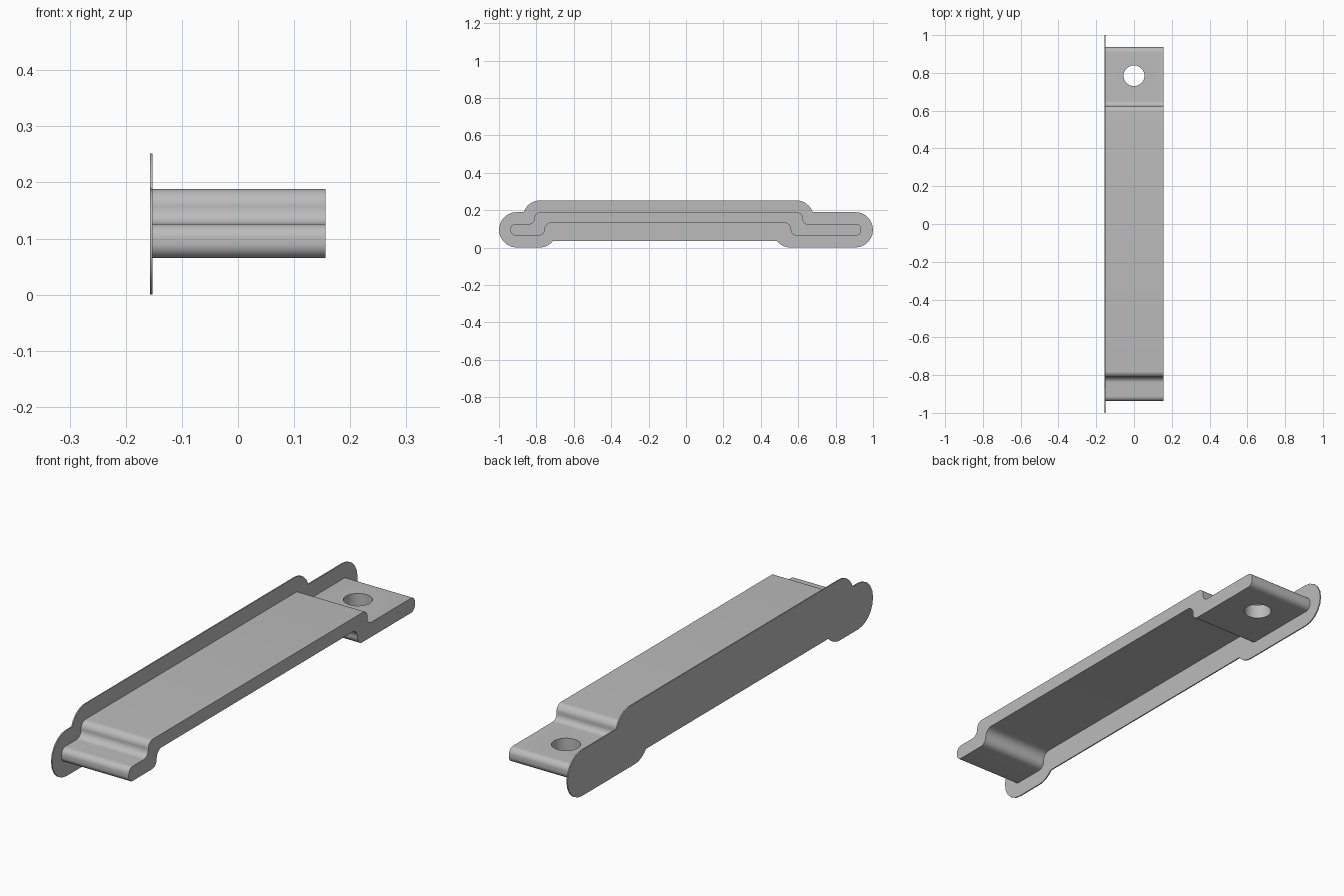
import bpy
import bmesh
from math import radians, cos, sin

cube = bpy.data.objects.get("Cube")
if cube:
    bpy.data.objects.remove(cube, do_unlink=True)

GREY = (0.5, 0.5, 0.5, 1)
grey = bpy.data.materials.new("grey metal")
grey.use_nodes = True
grey.diffuse_color = GREY
grey.node_tree.nodes["Principled BSDF"].inputs["Base Color"].default_value = GREY


def outline(arcs, steps=10):
    """Join arcs (y, z, radius, start, end) with straight runs."""
    points = []
    for y, z, r, start, end in arcs:
        for i in range(steps + 1):
            a = radians(start + (end - start) * i / steps)
            points.append((y + r * cos(a), z + r * sin(a)))
    return points


def extrude_profile(name, points, x0, x1):
    bm = bmesh.new()
    face = bm.faces.new([bm.verts.new((x0, y, z)) for y, z in points])
    side = bmesh.ops.extrude_face_region(bm, geom=[face])
    moved = [v for v in side["geom"] if isinstance(v, bmesh.types.BMVert)]
    bmesh.ops.translate(bm, verts=moved, vec=(x1 - x0, 0, 0))
    bmesh.ops.recalc_face_normals(bm, faces=bm.faces)
    mesh = bpy.data.meshes.new(name)
    bm.to_mesh(mesh)
    bm.free()
    mesh.materials.append(grey)
    obj = bpy.data.objects.new(name, mesh)
    bpy.context.collection.objects.link(obj)
    return obj


def select_only(obj):
    bpy.ops.object.select_all(action='DESELECT')
    obj.select_set(True)
    bpy.context.view_layer.objects.active = obj


# Raised strip with a lower tab at each end
strip = extrude_profile("stepped_strip", outline([
    (-0.912, 0.091, 0.026, 180, 270),
    (-0.785, 0.095, 0.03, 270, 360),
    (-0.72, 0.097, 0.035, 180, 90),
    (0.525, 0.097, 0.035, 90, 0),
    (0.59, 0.095, 0.03, 180, 270),
    (0.91, 0.091, 0.026, 270, 360),
    (0.91, 0.1, 0.026, 0, 90),
    (0.65, 0.151, 0.025, 270, 180),
    (0.595, 0.158, 0.03, 0, 90),
    (-0.78, 0.158, 0.03, 90, 180),
    (-0.84, 0.156, 0.03, 360, 270),
    (-0.912, 0.1, 0.026, 90, 180),
]), -0.152, 0.156)

# Screw hole through the back tab
bpy.ops.mesh.primitive_cylinder_add(vertices=48, radius=0.055, depth=0.3,
                                    location=(0, 0.785, 0.1))
cutter = bpy.context.object
cutter.name = "hole_cutter"
cutter.hide_render = True
cutter.data.materials.append(grey)
cut = strip.modifiers.new("hole", 'BOOLEAN')
cut.object = cutter
cut.operation = 'DIFFERENCE'
cut.solver = 'EXACT'
select_only(strip)
bpy.ops.object.modifier_apply(modifier="hole")
bpy.data.objects.remove(cutter, do_unlink=True)

# Thin side plate that follows the strip with a wide rounded margin
plate = extrude_profile("side_plate", outline([
    (-0.905, 0.095, 0.095, 90, 270),
    (-0.785, 0.095, 0.095, 270, 321),
    (0.56, 0.095, 0.095, 219, 270),
    (0.905, 0.095, 0.095, 270, 450),
    (0.59, 0.16, 0.092, 19, 90),
    (-0.78, 0.16, 0.092, 90, 161),
]), -0.157, -0.152)

for part in (strip, plate):
    select_only(part)
    bpy.ops.object.shade_smooth_by_angle(angle=radians(35))
